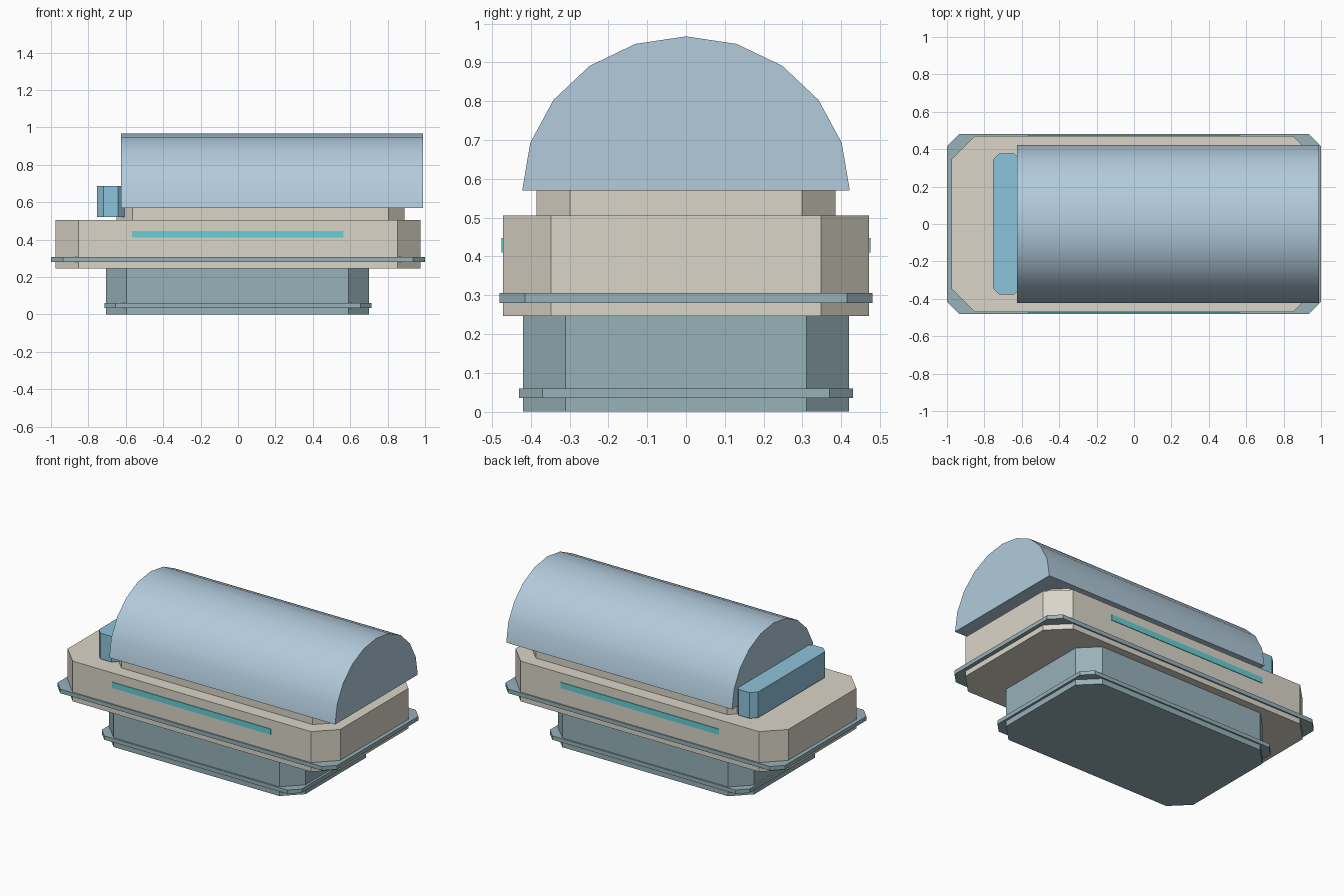
import bpy
import bmesh
from math import cos, sin, pi, radians

cube = bpy.data.objects.get("Cube")
if cube:
    bpy.data.objects.remove(cube, do_unlink=True)


def material(name, rgb):
    """Flat material from 0-255 display values, stored as linear."""
    linear = [((c / 255 + 0.055) / 1.055) ** 2.4 for c in rgb] + [1]
    mat = bpy.data.materials.new(name)
    mat.use_nodes = True
    mat.diffuse_color = linear
    mat.node_tree.nodes["Principled BSDF"].inputs["Base Color"].default_value = linear
    return mat


stone = material("warm stone", (218, 213, 200))
slate = material("slate blue", (151, 178, 185))
glass = material("pale blue canopy", (178, 203, 220))
azure = material("azure", (141, 195, 219))
teal = material("teal strip", (102, 208, 213))


def prism(name, outline, offset, mat):
    """Extrude a closed outline of 3D points along offset."""
    bm = bmesh.new()
    face = bm.faces.new([bm.verts.new(p) for p in outline])
    result = bmesh.ops.extrude_face_region(bm, geom=[face], use_keep_orig=True)
    verts = [v for v in result["geom"] if isinstance(v, bmesh.types.BMVert)]
    bmesh.ops.translate(bm, verts=verts, vec=offset)
    bmesh.ops.recalc_face_normals(bm, faces=bm.faces)
    mesh = bpy.data.meshes.new(name)
    bm.to_mesh(mesh)
    bm.free()
    mesh.materials.append(mat)
    obj = bpy.data.objects.new(name, mesh)
    bpy.context.collection.objects.link(obj)
    return obj


def slab(name, x0, x1, half_y, z0, z1, cut, mat):
    """Block with chamfered vertical corners."""
    y = half_y
    outline = [(x0 + cut, -y), (x1 - cut, -y), (x1, cut - y), (x1, y - cut),
               (x1 - cut, y), (x0 + cut, y), (x0, y - cut), (x0, cut - y)]
    return prism(name, [(px, py, z0) for px, py in outline], (0, 0, z1 - z0), mat)


# Stacked chamfered blocks with thin rims
slab("lower_base", -0.705, 0.70, 0.42, 0, 0.246, 0.11, slate)
slab("lower_base_rim", -0.715, 0.715, 0.43, 0.035, 0.06, 0.06, slate)
slab("main_body", -0.975, 0.975, 0.471, 0.246, 0.506, 0.123, stone)
slab("main_body_rim", -1, 1, 0.48, 0.28, 0.306, 0.065, slate)
slab("canopy_collar", -0.65, 0.89, 0.385, 0.506, 0.57, 0.086, stone)
slab("end_box", -0.755, -0.605, 0.378, 0.52, 0.687, 0.036, azure)

# Thin strips on both long sides
for side, name in ((-1, "front_strip"), (1, "back_strip")):
    y = side * 0.469
    prism(name, [(-0.567, y, 0.41), (0.565, y, 0.41), (0.565, y, 0.447), (-0.567, y, 0.447)],
          (0, side * 0.006, 0), teal)

# Half-barrel canopy, smooth around the curve with flat ends
steps = 10
arc = [(-0.625, 0.422 * cos(pi * i / steps), 0.57 + 0.397 * sin(pi * i / steps))
       for i in range(steps + 1)]
canopy = prism("canopy", arc, (1.615, 0, 0), glass)
bpy.ops.object.select_all(action="DESELECT")
canopy.select_set(True)
bpy.context.view_layer.objects.active = canopy
bpy.ops.object.shade_smooth_by_angle(angle=radians(30))
